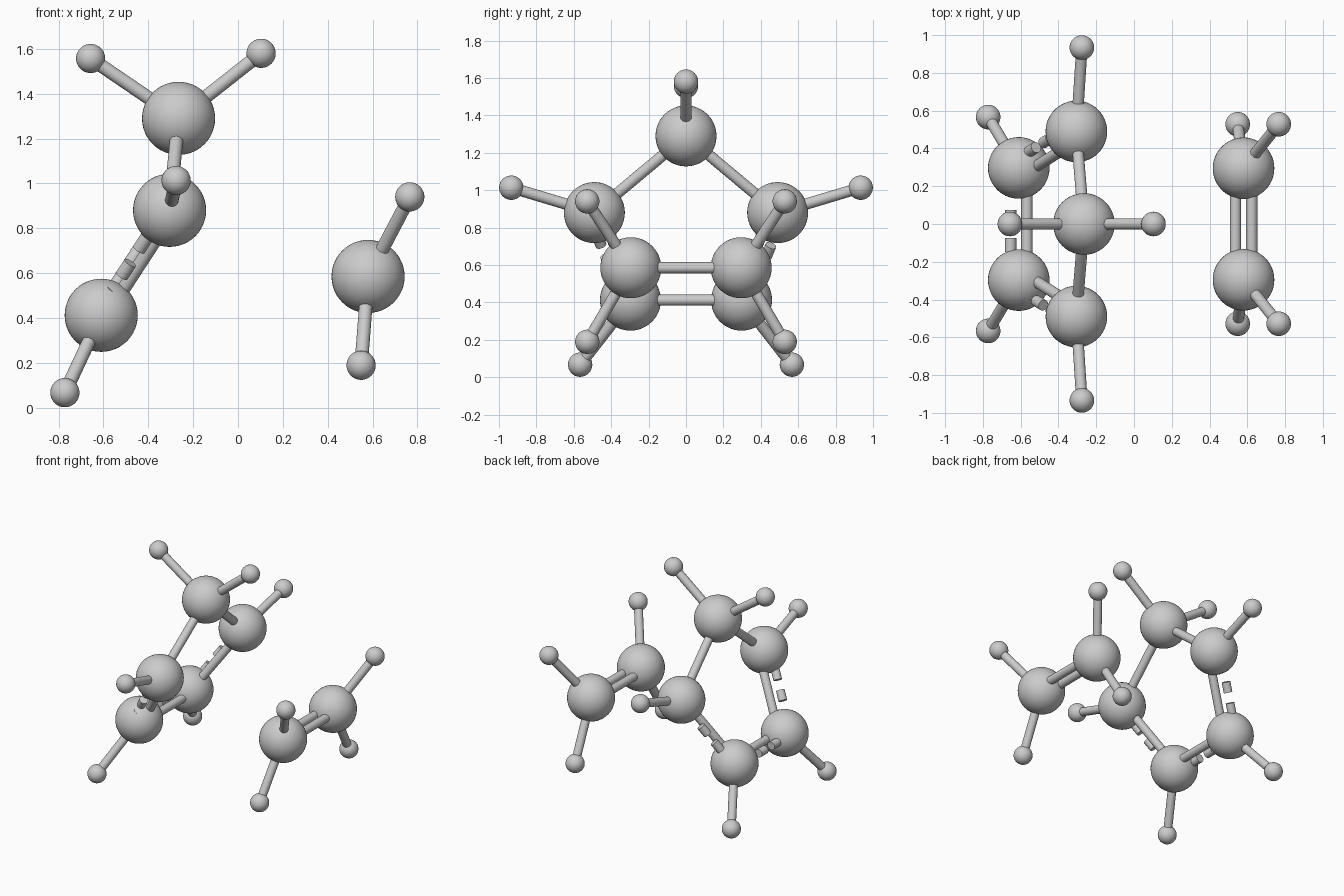
import bpy
from mathutils import Vector

if "Cube" in bpy.data.objects:
    bpy.data.objects.remove(bpy.data.objects["Cube"])

BIG_R, SMALL_R, ROD_R, GAP = 0.163, 0.065, 0.03, 0.043


def ball(name, p, r):
    bpy.ops.mesh.primitive_uv_sphere_add(segments=48, ring_count=24, radius=r, location=p)
    ob = bpy.context.object
    ob.name = name
    bpy.ops.object.shade_smooth()


def rod(name, a, b):
    a, b = Vector(a), Vector(b)
    d = b - a
    bpy.ops.mesh.primitive_cylinder_add(vertices=24, radius=ROD_R, depth=d.length, location=(a + b) / 2)
    ob = bpy.context.object
    ob.name = name
    ob.rotation_euler = d.to_track_quat('Z', 'Y').to_euler()
    bpy.ops.object.shade_smooth_by_angle()


def double_rod(name, a, b, dashed=False):
    # two parallel rods, spread horizontally; the second may be dashed
    a, b = Vector(a), Vector(b)
    off = (b - a).cross(Vector((0, 0, 1))).normalized() * GAP
    rod(name + "_solid", a + off, b + off)
    a, b = a - off, b - off
    if not dashed:
        rod(name + "_second", a, b)
        return
    for i in range(4):
        rod(name + "_dash", a.lerp(b, i / 4), a.lerp(b, i / 4 + 0.125))


def side(p, s):
    return (p[0], p[1] * s, p[2])


top = (-0.265, 0, 1.29)
upper = (-0.305, 0.49, 0.88)
lower = (-0.61, 0.297, 0.412)
pair = (0.58, 0.295, 0.585)

# top of the ring with its two small balls
ball("ring_top_ball", top, BIG_R)
for p in ((-0.657, 0, 1.557), (0.103, 0, 1.58)):
    ball("top_small_ball", p, SMALL_R)
    rod("top_small_rod", top, p)

# mirrored large balls and their small balls
parts = (
    ("ring_upper", upper, [(-0.276, 0.934, 1.013)]),
    ("ring_lower", lower, [(-0.772, 0.566, 0.067)]),
    ("pair", pair, [(0.766, 0.528, 0.94), (0.549, 0.528, 0.189)]),
)
for s in (-1, 1):
    for name, p, smalls in parts:
        ball(name + "_ball", side(p, s), BIG_R)
        for q in smalls:
            ball(name + "_small_ball", side(q, s), SMALL_R)
            rod(name + "_small_rod", side(p, s), side(q, s))
    rod("ring_top_rod", top, side(upper, s))

# half-dashed chain round the lower ring, and the separate pair
chain = [side(upper, -1), side(lower, -1), lower, upper]
for a, b in zip(chain, chain[1:]):
    double_rod("ring_rod", a, b, dashed=True)
double_rod("pair_rod", side(pair, -1), pair)
